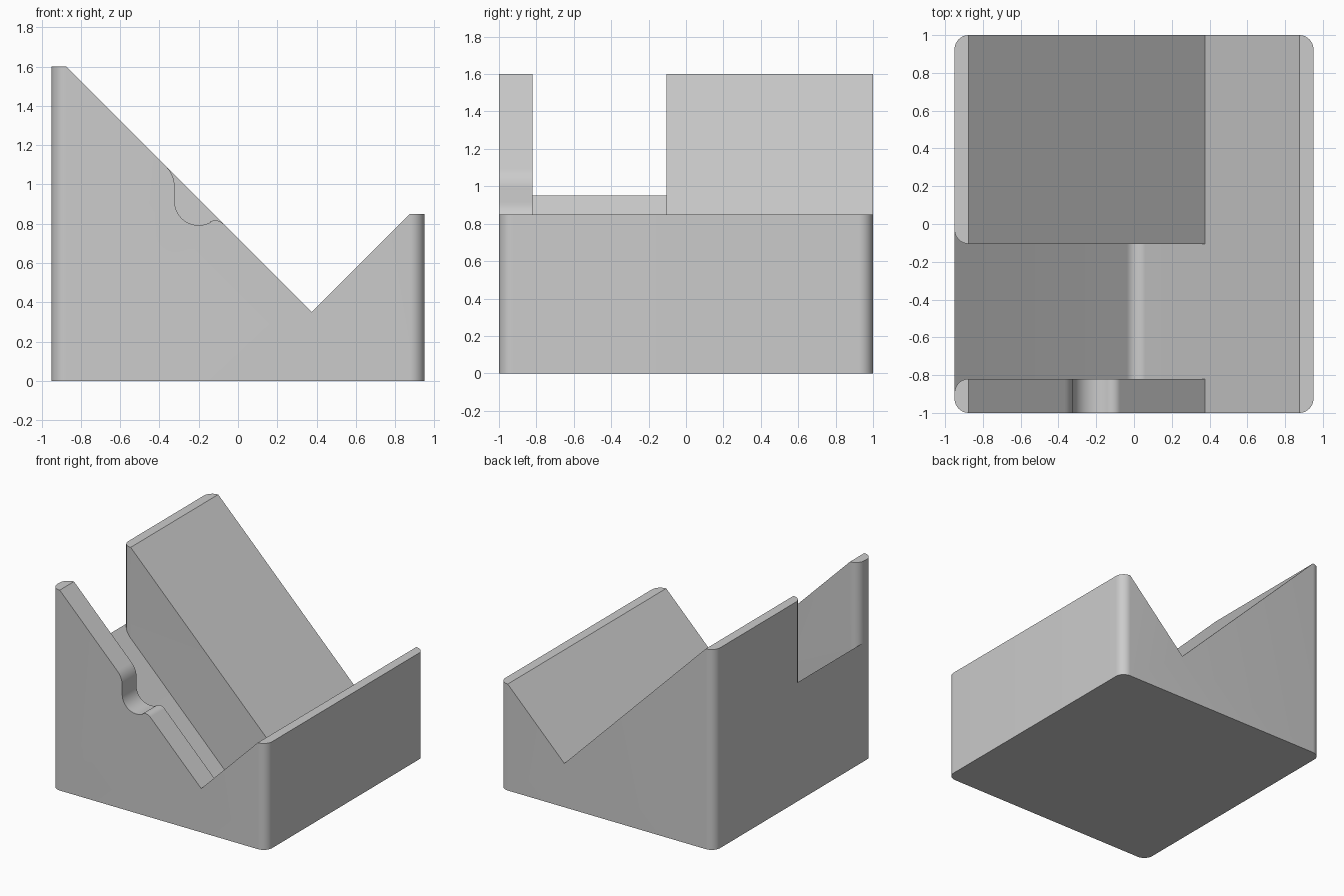
import bpy
import bmesh
from math import cos, sin, radians, sqrt

cube = bpy.data.objects.get("Cube")
if cube:
    bpy.data.objects.remove(cube, do_unlink=True)

grey = bpy.data.materials.new("plain grey")
grey.use_nodes = True
grey.diffuse_color = (0.6, 0.6, 0.6, 1)
grey.node_tree.nodes["Principled BSDF"].inputs["Base Color"].default_value = grey.diffuse_color


def arc(cx, cy, r, start, end, steps=12):
    angles = [radians(start + (end - start) * i / steps) for i in range(steps + 1)]
    return [(cx + r * cos(a), cy + r * sin(a)) for a in angles]


def prism(name, outline, low, high, axis):
    """Extrude an outline along y (outline in x, z) or z (outline in x, y)."""
    bm = bmesh.new()

    def place(p, d):
        return (p[0], d, p[1]) if axis == "y" else (p[0], p[1], d)

    rings = [[bm.verts.new(place(p, d)) for p in outline] for d in (low, high)]
    count = len(outline)
    for ring in rings:
        bm.faces.new(ring)
    for i in range(count):
        j = (i + 1) % count
        bm.faces.new((rings[0][i], rings[0][j], rings[1][j], rings[1][i]))
    bmesh.ops.recalc_face_normals(bm, faces=bm.faces)
    mesh = bpy.data.meshes.new(name)
    bm.to_mesh(mesh)
    bm.free()
    mesh.materials.append(grey)
    obj = bpy.data.objects.new(name, mesh)
    bpy.context.collection.objects.link(obj)
    return obj


def cut(target, cutter):
    cutter.hide_render = True
    mod = target.modifiers.new(cutter.name, "BOOLEAN")
    mod.operation = "DIFFERENCE"
    mod.solver = "EXACT"
    mod.object = cutter
    bpy.ops.object.modifier_apply(modifier=mod.name)
    bpy.data.objects.remove(cutter, do_unlink=True)


# Block with rounded upright corners
R = 0.075
X, Y = 0.95 - R, 1 - R
footprint = (arc(X, Y, R, 0, 90) + arc(-X, Y, R, 90, 180)
             + arc(-X, -Y, R, 180, 270) + arc(X, -Y, R, 270, 360))
stand = prism("stand_body", footprint, 0, 1.6, "z")
bpy.context.view_layer.objects.active = stand
stand.select_set(True)

# Long V-shaped cradle with a lower front lip
cut(stand, prism("cradle_cutter",
                 [(-0.975, 1.7), (0.375, 0.35), (0.875, 0.85), (1.1, 0.85), (1.1, 1.7)],
                 -1.2, 1.2, "y"))

# Deep slot with a rounded valley
slot_front, slot_back = -0.82, -0.105
r = 0.07
valley = arc(0.0125, -0.0125 + r * sqrt(2), r, 225, 315)
cut(stand, prism("slot_cutter",
                 [(-1.1, 1.1)] + valley + [(0.375, 0.35), (0.375, 1.8), (-1.1, 1.8)],
                 slot_front, slot_back, "y"))

# Rounded upright edges at the slot mouth, ending on the sloping slot floor
mouth = ([(-1.05, slot_back + R)] + arc(-X, slot_back + R, R, 180, 270)
         + arc(-X, slot_front - R, R, 90, 180) + [(-1.05, slot_front - R)])
mouth_cutter = prism("mouth_cutter", mouth, 0, 1.8, "z")
for v in mouth_cutter.data.vertices:
    if v.co.z < 1:
        v.co.z = -v.co.x
cut(stand, mouth_cutter)

# Finger-shaped notch across the narrow arm
notch = (arc(-0.463, 0.99, 0.14, 45, 0) + arc(-0.2, 0.915, 0.123, 180, 299, 20)
         + arc(-0.115, 0.762, 0.055, 119, 45) + [(0.05, 1.1), (-0.2, 1.3)])
cut(stand, prism("notch_cutter", notch, -1.1, -0.6, "y"))

bpy.ops.object.shade_smooth_by_angle(angle=radians(30))
